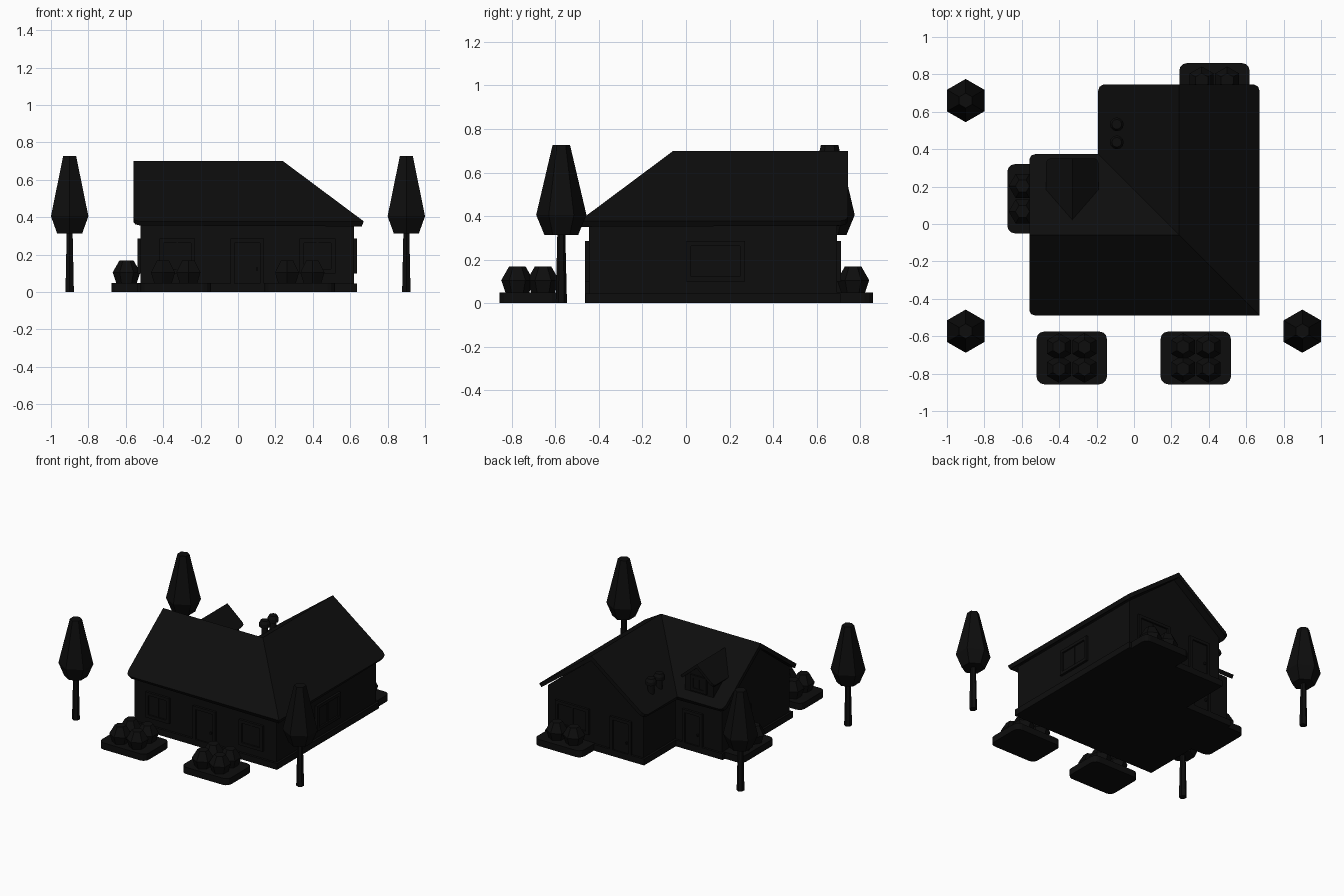
import bpy, bmesh, math
from mathutils import Matrix, Vector

if "Cube" in bpy.data.objects:
    bpy.data.objects.remove(bpy.data.objects["Cube"])

black = bpy.data.materials.new("near_black")
black.diffuse_color = (0.004, 0.004, 0.004, 1)
black.use_nodes = True
black.node_tree.nodes["Principled BSDF"].inputs["Base Color"].default_value = black.diffuse_color


def finish(name, bm):
    bmesh.ops.recalc_face_normals(bm, faces=bm.faces)
    me = bpy.data.meshes.new(name)
    bm.to_mesh(me)
    bm.free()
    me.materials.append(black)
    ob = bpy.data.objects.new(name, me)
    bpy.context.collection.objects.link(ob)
    return ob


def add_box(bm, x0, x1, y0, y1, z0, z1, mat=Matrix()):
    m = mat @ Matrix.Translation(((x0 + x1) / 2, (y0 + y1) / 2, (z0 + z1) / 2))
    m = m @ Matrix.Diagonal((x1 - x0, y1 - y0, z1 - z0, 1))
    bmesh.ops.create_cube(bm, size=1, matrix=m)


def add_prism(bm, pts, offset):
    f = bm.faces.new([bm.verts.new(p) for p in pts])
    r = bmesh.ops.extrude_face_region(bm, geom=[f])
    bmesh.ops.translate(bm, vec=offset, verts=[v for v in r["geom"] if isinstance(v, bmesh.types.BMVert)])
    if not f.is_valid or len(f.link_loops if hasattr(f, "link_loops") else [1]) == 0:
        return
    # keep the start cap if the extrusion dropped it
    bmesh.ops.holes_fill(bm, edges=[e for e in bm.edges if e.is_boundary], sides=0)


def lathe(name, rings, sides, x, y, turn=0.0):
    """Stack of (radius, z) rings closed at both ends."""
    bm = bmesh.new()
    loops = []
    for r, z in rings:
        loops.append([bm.verts.new((x + r * math.cos(turn + math.tau * i / sides),
                                    y + r * math.sin(turn + math.tau * i / sides), z))
                      for i in range(sides)])
    for a, b in zip(loops, loops[1:]):
        for i in range(sides):
            j = (i + 1) % sides
            bm.faces.new((a[i], a[j], b[j], b[i]))
    bm.faces.new(loops[0])
    bm.faces.new(loops[-1])
    return finish(name, bm)


def roof(name, pts, faces, corners, cut, thick):
    """Sheet of roof planes with softened corners, thickened inward."""
    bm = bmesh.new()
    v = [bm.verts.new(p) for p in pts]
    for f in faces:
        bm.faces.new([v[i] for i in f])
    bmesh.ops.bevel(bm, geom=[v[i] for i in corners], offset=cut, segments=2,
                    profile=0.5, affect='VERTICES')
    bmesh.ops.recalc_face_normals(bm, faces=bm.faces)
    if sum(f.normal.z for f in bm.faces) < 0:
        bmesh.ops.reverse_faces(bm, faces=bm.faces)
    me = bpy.data.meshes.new(name)
    bm.to_mesh(me)
    bm.free()
    me.materials.append(black)
    ob = bpy.data.objects.new(name, me)
    bpy.context.collection.objects.link(ob)
    s = ob.modifiers.new("thickness", 'SOLIDIFY')
    s.thickness, s.offset, s.use_even_offset = thick, -1, True


def opening(name, x, y, angle, w, z0, z1, door=False, depth=0.017):
    """Framed window or door on a wall; angle 0 faces the front."""
    m = Matrix.Translation((x, y, 0)) @ Matrix.Rotation(math.radians(angle), 4, 'Z')
    h, b = w / 2, 0.022
    bm = bmesh.new()
    add_box(bm, -h, -h + b, -depth, 0.01, z0, z1, m)
    add_box(bm, h - b, h, -depth, 0.01, z0, z1, m)
    add_box(bm, -h + b, h - b, -depth, 0.01, z1 - b, z1, m)
    add_box(bm, -h + b, h - b, -0.005, 0.01, z0, z1 - b, m)
    if door:
        add_box(bm, h - b - 0.022, h - b - 0.01, -0.018, 0, 0.115, 0.13, m)
    else:
        add_box(bm, -h + b, h - b, -depth, 0.01, z0, z0 + b, m)
        add_box(bm, -0.005, 0.005, -0.01, 0, z0 + b, z1 - b, m)
    finish(name, bm)


# Walls: two gabled wings plus the outer corner
for name, pts, off in (
    ("left_wing_walls", [(-0.52, -0.446, 0), (-0.52, 0.33, 0), (-0.52, 0.33, 0.37),
                         (-0.52, -0.058, 0.665), (-0.52, -0.446, 0.37)], (0.76, 0, 0)),
    ("back_wing_walls", [(-0.145, 0.695, 0), (0.62, 0.695, 0), (0.62, 0.695, 0.37),
                         (0.24, 0.695, 0.665), (-0.145, 0.695, 0.37)], (0, -0.75, 0)),
    ("dormer_walls", [(-0.445, 0.32, 0.38), (-0.215, 0.32, 0.38), (-0.215, 0.32, 0.52),
                      (-0.33, 0.32, 0.615), (-0.445, 0.32, 0.52)], (0, -0.26, 0)),
):
    bm = bmesh.new()
    add_prism(bm, pts, Vector(off))
    finish(name, bm)
bm = bmesh.new()
add_box(bm, 0.2, 0.62, -0.446, 0, 0, 0.37)
finish("corner_walls", bm)

# Low plinth around the L plan
bm = bmesh.new()
add_box(bm, -0.536, 0.636, -0.462, 0.346, 0, 0.045)
add_box(bm, -0.161, 0.636, 0.3, 0.711, 0, 0.045)
finish("plinth", bm)

# Main roof: A B C D E F around the eaves, then three ridge points
e, t = 0.378, 0.70
roof("main_roof",
     [(-0.56, -0.49, e), (0.672, -0.49, e), (0.672, 0.745, e), (-0.192, 0.745, e),
      (-0.192, 0.374, e), (-0.56, 0.374, e),
      (-0.56, -0.058, t), (0.24, -0.058, t), (0.24, 0.745, t)],
     [(0, 1, 7, 6), (1, 2, 8, 7), (4, 7, 8, 3), (5, 6, 7, 4)],
     (0, 2, 3, 5), 0.035, 0.028)
roof("dormer_roof",
     [(-0.47, 0.05, 0.52), (-0.47, 0.35, 0.52), (-0.33, 0.02, 0.64),
      (-0.33, 0.35, 0.64), (-0.19, 0.05, 0.52), (-0.19, 0.35, 0.52)],
     [(0, 1, 3, 2), (2, 3, 5, 4)], (1, 5), 0.025, 0.02)

# Windows and doors
opening("front_window_left", -0.325, -0.446, 0, 0.19, 0.1, 0.285)
opening("front_door", 0.05, -0.446, 0, 0.18, 0, 0.285, True)
opening("front_window_right", 0.425, -0.446, 0, 0.19, 0.1, 0.285)
opening("right_window", 0.62, 0.135, 90, 0.27, 0.1, 0.285)
opening("back_window", 0.42, 0.695, 180, 0.27, 0.1, 0.285)
opening("back_door", 0.03, 0.695, 180, 0.17, 0, 0.285, True)
opening("inner_door", -0.29, 0.33, 180, 0.16, 0, 0.285, True)
opening("left_window", -0.52, 0.137, -90, 0.24, 0.1, 0.285)
opening("dormer_window", -0.33, 0.32, 180, 0.13, 0.43, 0.545, depth=0.012)

# Roof vents with caps
for y in (0.437, 0.533):
    lathe("roof_vent", [(0.022, 0.43), (0.022, 0.50), (0.037, 0.505), (0.037, 0.53),
                        (0.026, 0.55)], 12, -0.092, y)


# Flower beds with rounded corners and clipped bushes
def bed(name, x0, x1, y0, y1, bushes, turn):
    bm = bmesh.new()
    add_box(bm, x0, x1, y0, y1, 0, 0.048)
    up = [d for d in bm.edges if abs(d.verts[0].co.z - d.verts[1].co.z) > 0.01]
    bmesh.ops.bevel(bm, geom=up, offset=0.04, segments=3, profile=0.5, affect='EDGES')
    finish(name, bm)
    for bx, by in bushes:
        lathe("bush", [(0.052, 0.04), (0.074, 0.105), (0.038, 0.168)], 6, bx, by, turn)


q = math.pi / 2
for cx in (-0.333, 0.33):
    bed("front_bed", cx - 0.188, cx + 0.188, -0.857, -0.575,
        [(cx + i * 0.068, -0.716 + j * 0.059) for i in (-1, 1) for j in (-1, 1)], q)
bed("back_bed", 0.242, 0.618, 0.6, 0.86, [(0.362, 0.768), (0.498, 0.768)], q)
bed("left_bed", -0.677, -0.42, -0.05, 0.32, [(-0.596, 0.067), (-0.596, 0.203)], 0)

# Trees
for x, y in ((-0.9, -0.573), (0.9, -0.573), (-0.9, 0.66)):
    lathe("tree_trunk", [(0.026, 0), (0.018, 0.33)], 6, x, y, q)
    lathe("tree_crown", [(0.077, 0.312), (0.1155, 0.405), (0.04, 0.727)], 6, x, y, q)
